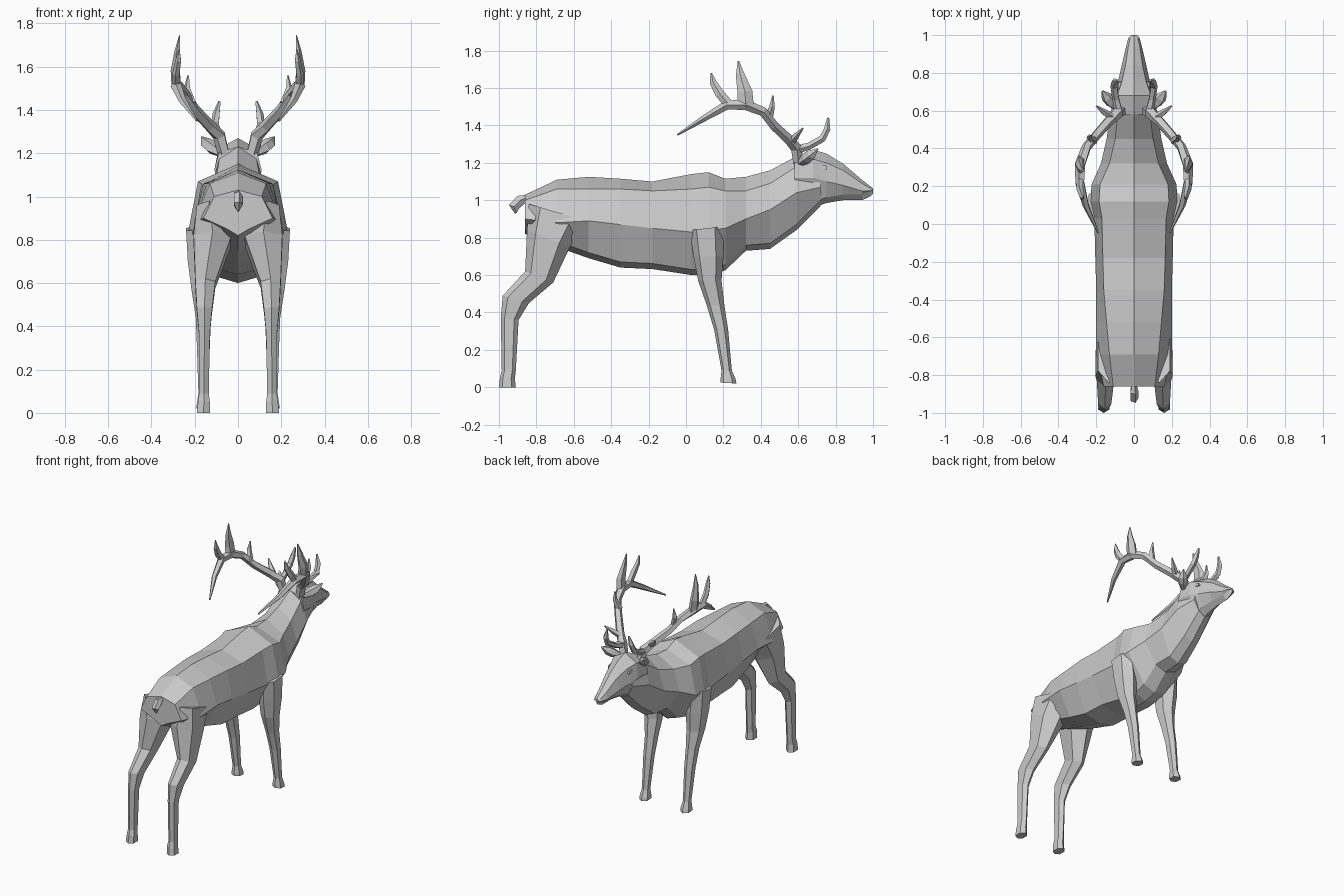
import bpy, bmesh
from mathutils import Vector


def loft(name, strands, mirror=False):
    """Skin each list of equal-sized rings, cap the ends, make one flat-shaded object."""
    bm = bmesh.new()
    for rings in strands:
        loops = [[bm.verts.new(p) for p in ring] for ring in rings]
        for a, b in zip(loops, loops[1:]):
            n = len(a)
            for i in range(n):
                j = (i + 1) % n
                bm.faces.new((a[i], a[j], b[j], b[i]))
        bm.faces.new(loops[0][::-1])
        bm.faces.new(loops[-1])
    bmesh.ops.recalc_face_normals(bm, faces=bm.faces)
    mesh = bpy.data.meshes.new(name)
    bm.to_mesh(mesh)
    bm.free()
    ob = bpy.data.objects.new(name, mesh)
    bpy.context.collection.objects.link(ob)
    if mirror:
        ob.modifiers.new("Mirror", 'MIRROR').use_mirror_merge = False
    return ob


def trunk_ring(y, top, zu, wu, zm, wm, bot, wb):
    """Symmetric eight-sided section: spine, upper edge, flank, lower edge, keel."""
    zb = bot + 0.03
    half = [(wu, zu), (wm, zm), (wb, zb)]
    pts = [(0, top)] + half + [(0, bot)] + [(-x, z) for x, z in half[::-1]]
    return [Vector((x, y, z)) for x, z in pts]


def leg_ring(yf, zf, yb, zb, xi, xo):
    """Six-sided leg section between a front and a back point."""
    f, b = Vector((0, yf, zf)), Vector((0, yb, zb))
    spec = [(0, .5), (.25, 1), (.8, 1), (1, .5), (.8, 0), (.25, 0)]
    return [f.lerp(b, t) + Vector((xi + (xo - xi) * s, 0, 0)) for t, s in spec]


def tube(points, radii, flat=1.0):
    """Tapered five-sided rings along a path."""
    pts = [Vector(p) for p in points]
    shape = [(1, 0), (.31, .95), (-.81, .59), (-.81, -.59), (.31, -.95)]
    rings = []
    for i, p in enumerate(pts):
        t = (pts[min(i + 1, len(pts) - 1)] - pts[max(i - 1, 0)]).normalized()
        u = (Vector((1, 0, 0)) - t * t.x).normalized()
        v = t.cross(u)
        rings.append([p + radii[i] * (u * a * flat + v * b) for a, b in shape])
    return rings


# Body and neck: y, spine z, upper edge z/half-width, flank z/half-width, keel z/half-width
body = [
    (-.86, 1.03, 1.00, .11, .90, .16, .82, .05),
    (-.69, 1.11, 1.06, .13, .88, .20, .75, .10),
    (-.52, 1.125, 1.06, .145, .89, .20, .69, .11),
    (-.35, 1.115, 1.06, .16, .87, .20, .64, .12),
    (-.18, 1.10, 1.05, .165, .85, .205, .632, .12),
    (.03, 1.14, 1.06, .17, .83, .21, .60, .10),
    (.12, 1.15, 1.07, .185, .84, .23, .60, .09),
    (.21, 1.115, 1.05, .18, .85, .225, .625, .09),
    (.32, 1.125, 1.05, .13, .90, .175, .73, .08),
    (.45, 1.16, 1.09, .10, .95, .145, .74, .07),
    (.59, 1.235, 1.18, .085, 1.04, .125, .84, .06),
    (.72, 1.25, 1.18, .07, 1.07, .09, .97, .05),
]
loft("body", [[trunk_ring(*r) for r in body]])

# Head with tapering muzzle
head = [
    (.58, 1.23, 1.20, .09, 1.12, .11, 1.00, .06),
    (.68, 1.27, 1.22, .09, 1.12, .10, .96, .055),
    (.75, 1.25, 1.20, .065, 1.10, .085, .985, .045),
    (.84, 1.195, 1.16, .045, 1.08, .065, 1.00, .035),
    (.94, 1.11, 1.09, .03, 1.05, .042, 1.00, .025),
    (.985, 1.075, 1.065, .02, 1.05, .03, 1.02, .015),
    (1.0, 1.06, 1.055, .01, 1.05, .014, 1.035, .005),
]
loft("head", [[trunk_ring(*r) for r in head]])

# Eyes
loft("eyes", [[[Vector((x, y, z)) for y, z in
                ((.715, 1.19), (.75, 1.185), (.755, 1.165), (.72, 1.165))]
               for x in (.04, .083)]], True)

# Legs: front y/z, back y/z, inner x, outer x
hind = [
    (-.53, .89, -.84, .98, .08, .19),
    (-.62, .75, -.85, .84, .03, .205),
    (-.71, .56, -.86, .62, .105, .197),
    (-.84, .45, -.98, .49, .12, .19),
    (-.895, .36, -.99, .37, .13, .18),
    (-.91, .09, -.985, .09, .135, .18),
    (-.915, .05, -.995, .05, .13, .185),
    (-.91, .0, -1.0, .0, .13, .19),
]
loft("hind_legs", [[leg_ring(*r) for r in hind]], True)

front = [
    (.20, .86, .02, .84, .14, .24),
    (.20, .70, .04, .70, .11, .232),
    (.19, .57, .065, .57, .115, .215),
    (.205, .44, .11, .44, .125, .195),
    (.225, .31, .15, .31, .13, .19),
    (.245, .09, .19, .09, .138, .183),
    (.265, .045, .185, .045, .13, .19),
    (.27, .02, .185, .025, .13, .192),
]
loft("front_legs", [[leg_ring(*r) for r in front]], True)

# Tail
loft("tail", [tube([(0, -.84, 1.02), (0, -.885, 1.0), (0, -.92, .965), (0, -.91, .93)],
                   [.012, .03, .03, .005], .8)])

# Ears
loft("ears", [tube([(.08, .61, 1.20), (.12, .645, 1.225), (.145, .67, 1.245), (.168, .705, 1.275)],
                   [.018, .032, .03, .004])], True)

# Antlers: main beam plus tines
beam = tube([(.065, .60, 1.20), (.085, .59, 1.28), (.13, .55, 1.325), (.20, .47, 1.40),
             (.25, .41, 1.475), (.282, .32, 1.51), (.285, .22, 1.51), (.255, .10, 1.44),
             (.19, -.045, 1.35)],
            [.028, .032, .028, .026, .026, .03, .026, .018, .005])
top_tine = tube([(.282, .32, 1.50), (.288, .315, 1.58), (.28, .29, 1.67), (.27, .28, 1.745)],
                [.045, .042, .025, .004], .55)
rear_tine = tube([(.285, .23, 1.51), (.285, .18, 1.57), (.275, .145, 1.63), (.272, .135, 1.68)],
                 [.026, .026, .02, .004], .7)
mid_tine = tube([(.215, .44, 1.43), (.235, .46, 1.50), (.23, .465, 1.56)], [.024, .016, .004])
brow_tine = tube([(.08, .59, 1.27), (.095, .66, 1.29), (.105, .73, 1.33), (.10, .755, 1.38),
                  (.085, .76, 1.44)], [.024, .02, .02, .018, .006])
low_tine = tube([(.11, .56, 1.31), (.155, .59, 1.345), (.20, .625, 1.385)], [.022, .018, .004])
loft("antlers", [beam, top_tine, rear_tine, mid_tine, brow_tine, low_tine], True)
